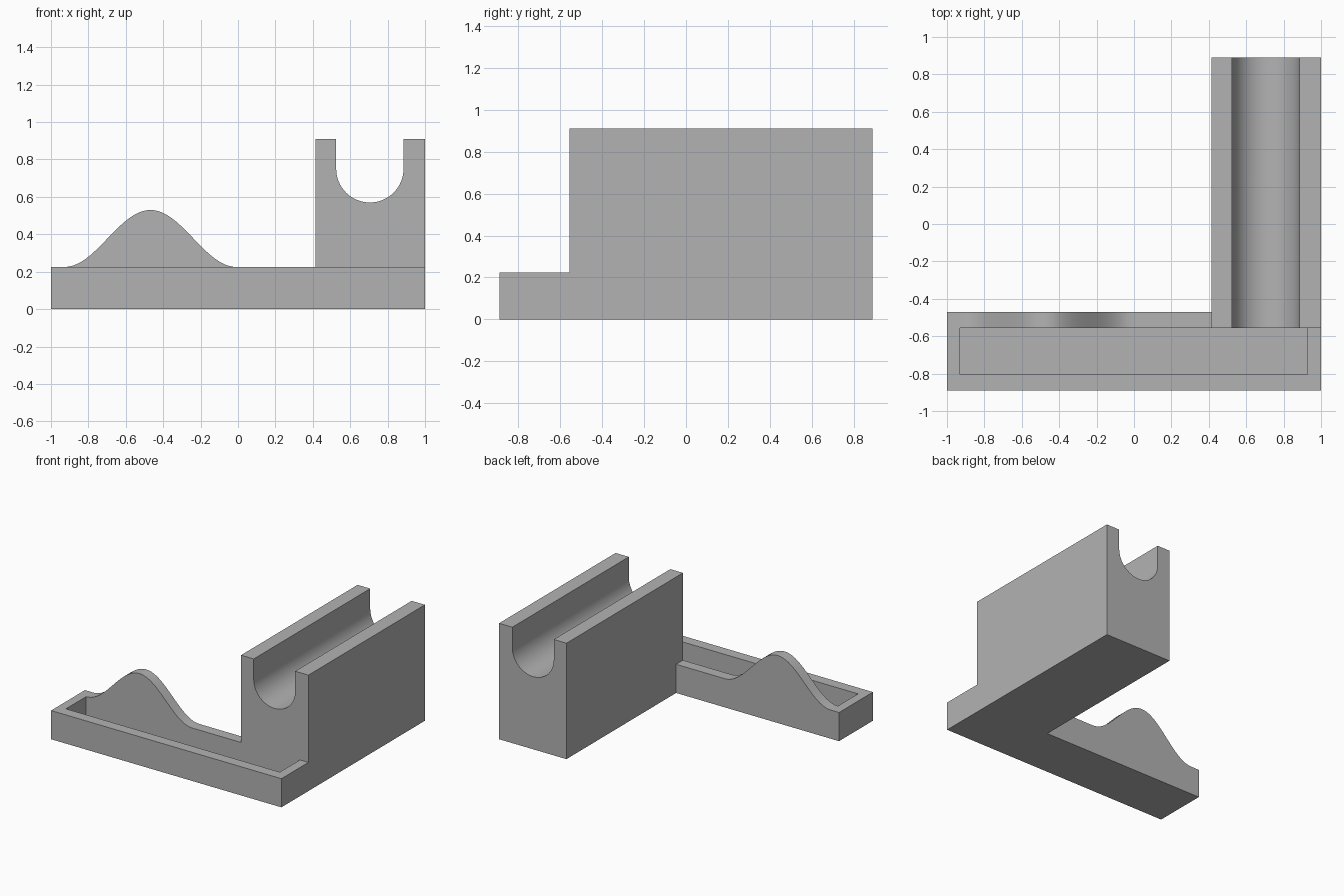
import bpy, bmesh, math
from mathutils import Vector

cube = bpy.data.objects.get("Cube")
if cube:
    bpy.data.objects.remove(cube, do_unlink=True)

# Single grey plastic
grey = bpy.data.materials.new("grey_plastic")
grey.use_nodes = True
colour = (0.45, 0.45, 0.45, 1)
grey.diffuse_color = colour
grey.node_tree.nodes["Principled BSDF"].inputs["Base Color"].default_value = colour


def prism(name, profile, y0, y1):
    """Extrude an (x, z) outline along y."""
    bm = bmesh.new()
    face = bm.faces.new([bm.verts.new((x, y0, z)) for x, z in profile])
    new = bmesh.ops.extrude_face_region(bm, geom=[face])["geom"]
    verts = [v for v in new if isinstance(v, bmesh.types.BMVert)]
    bmesh.ops.translate(bm, verts=verts, vec=Vector((0, y1 - y0, 0)))
    bmesh.ops.recalc_face_normals(bm, faces=bm.faces)
    mesh = bpy.data.meshes.new(name)
    bm.to_mesh(mesh)
    bm.free()
    mesh.materials.append(grey)
    obj = bpy.data.objects.new(name, mesh)
    bpy.context.collection.objects.link(obj)
    return obj


def rect(x0, x1, z0, z1):
    return [(x0, z0), (x1, z0), (x1, z1), (x0, z1)]


FRONT, INNER, REAR, BACK = -0.89, -0.555, -0.47, 0.89
RIM, TOP, FLOOR = 0.225, 0.91, 0.075
BLOCK_X = 0.415

# Tray with a shallow trough
holder = prism("holder_body", rect(-1, 1, 0, RIM), FRONT, REAR)
trough = prism("trough_cutter", rect(-0.93, 0.927, FLOOR, 0.6), -0.805, INNER)

# Bell-shaped rest rising from the tray's rear wall
mid, half, rise, steps = -0.468, 0.46, 0.305, 40
bell = []
for i in range(steps + 1):
    t = 1 - 2 * i / steps
    bell.append((mid + half * t, RIM + rise * (1 + math.cos(math.pi * t)) / 2))
rest = prism("bell_rest", [(mid - half, 0.1), (mid + half, 0.1)] + bell, INNER, REAR)

# Tall block with a round-bottomed channel along its length
cx, cz, r = 0.705, 0.75, 0.18
arc = [(cx + r * math.cos(a), cz - r * math.sin(a))
       for a in (math.pi * i / 32 for i in range(33))]
outline = [(BLOCK_X, 0), (1, 0), (1, TOP), (cx + r, TOP)] + arc
outline += [(cx - r, TOP), (BLOCK_X, TOP)]
block = prism("channel_block", outline, INNER, BACK)

# Fuse the parts into one solid
for part, operation in ((rest, "UNION"), (block, "UNION"), (trough, "DIFFERENCE")):
    mod = holder.modifiers.new(part.name, "BOOLEAN")
    mod.operation, mod.object, mod.solver = operation, part, "EXACT"

bpy.context.view_layer.update()
solid = bpy.data.meshes.new_from_object(
    holder.evaluated_get(bpy.context.evaluated_depsgraph_get()))
holder.modifiers.clear()
holder.data = solid
for part in (rest, block, trough):
    bpy.data.objects.remove(part, do_unlink=True)

# Smooth the curved surfaces, keep the corners crisp
bpy.ops.object.select_all(action="DESELECT")
holder.select_set(True)
bpy.context.view_layer.objects.active = holder
bpy.ops.object.shade_smooth_by_angle(angle=math.radians(20))
